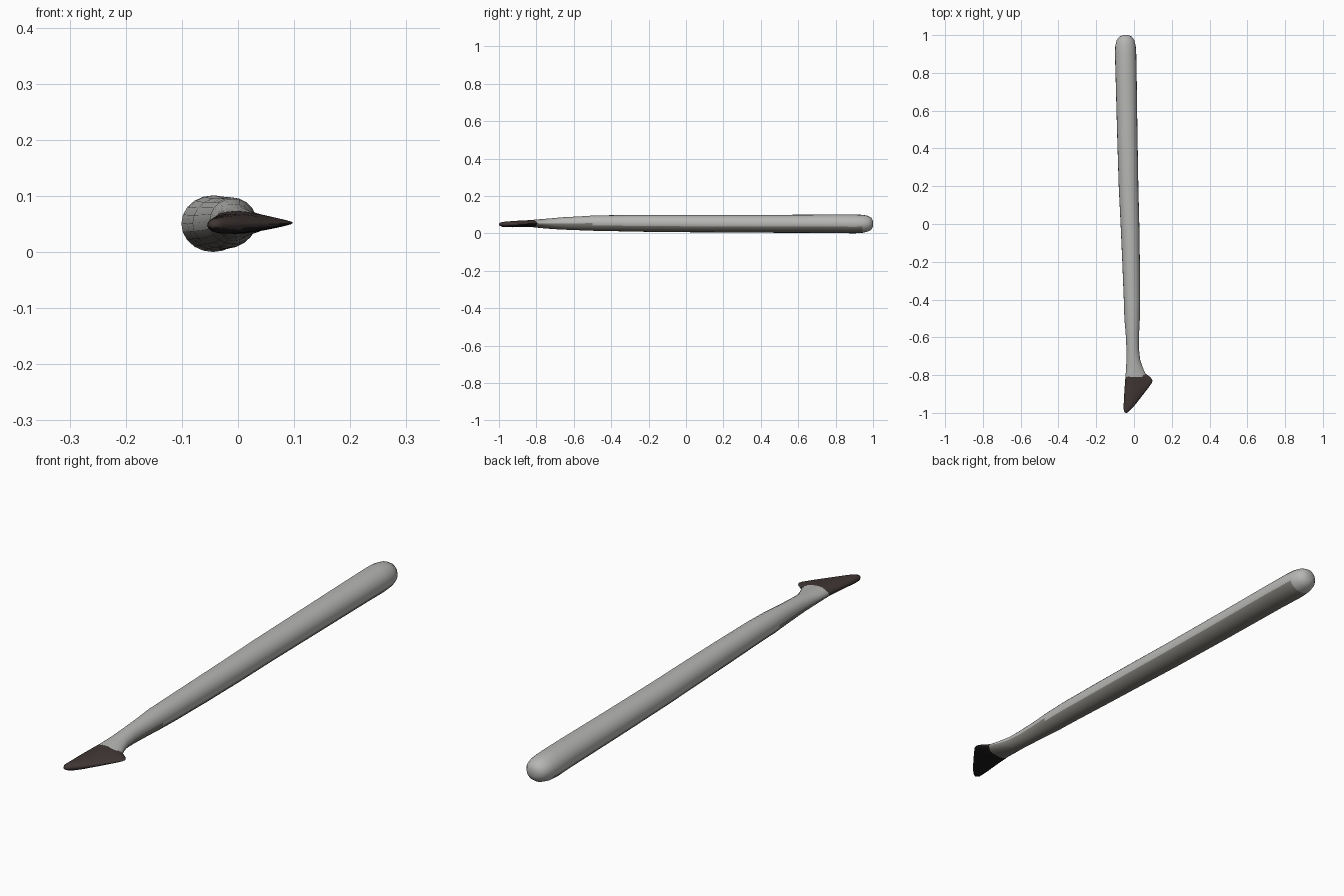
import bpy, bmesh, math

SIDES = 20


def material(name, rgb):
    m = bpy.data.materials.new(name)
    m.diffuse_color = (*rgb, 1)
    return m


LIGHT = material("light_grey", (0.47, 0.47, 0.46))
WARM = material("warm_grey", (0.21, 0.20, 0.18))
BROWN = material("dark_brown", (0.052, 0.038, 0.036))
BLACK = material("black", (0.012, 0.011, 0.011))


def loft(name, sections, mats, rule):
    """Skin sections (y left, y right, x left, x right, z low, z high, thinning to the right)."""
    bm = bmesh.new()
    rings = []
    for yl, yr, xl, xr, zl, zh, thin in sections:
        ring = []
        for i in range(SIDES):
            a = 2 * math.pi * i / SIDES
            t = (math.cos(a) + 1) / 2
            half = (zh - zl) / 2 * math.sin(a) * (1 - thin * t)
            ring.append(bm.verts.new((xl + (xr - xl) * t, yl + (yr - yl) * t,
                                      (zl + zh) / 2 + half)))
        rings.append(ring)
    for a, b in zip(rings, rings[1:]):
        for i in range(SIDES):
            j = (i + 1) % SIDES
            bm.faces.new((a[i], a[j], b[j], b[i]))
    bm.faces.new(rings[0])
    bm.faces.new(rings[-1])
    bmesh.ops.recalc_face_normals(bm, faces=bm.faces)
    for f in bm.faces:
        f.material_index = rule(f.calc_center_median(), f.normal)
        f.smooth = True
    me = bpy.data.meshes.new(name)
    bm.to_mesh(me)
    bm.free()
    ob = bpy.data.objects.new(name, me)
    bpy.context.collection.objects.link(ob)
    for m in mats:
        me.materials.append(m)
    bpy.ops.object.select_all(action='DESELECT')
    ob.select_set(True)
    bpy.context.view_layer.objects.active = ob
    bpy.ops.object.shade_smooth_by_angle(angle=math.radians(50))
    return ob


# Handle: rounded back end, slow taper, slim neck flaring to the right
handle = [(y, y, xl, xr, zl, zh, thin) for y, xl, xr, zl, zh, thin in [
    (1.000, -0.060, -0.030, 0.038, 0.066, 0),
    (0.992, -0.077, -0.012, 0.021, 0.083, 0),
    (0.975, -0.091, 0.001, 0.010, 0.093, 0),
    (0.945, -0.099, 0.009, 0.003, 0.099, 0),
    (0.900, -0.101, 0.012, 0.000, 0.101, 0),
    (0.800, -0.098, 0.014, 0.002, 0.101, 0),
    (0.500, -0.090, 0.018, 0.003, 0.099, 0),
    (0.200, -0.081, 0.023, 0.005, 0.098, 0),
    (0.000, -0.071, 0.028, 0.006, 0.098, 0),
    (-0.200, -0.062, 0.031, 0.008, 0.098, 0),
    (-0.400, -0.054, 0.033, 0.012, 0.097, 0),
    (-0.500, -0.051, 0.031, 0.014, 0.095, 0),
    (-0.580, -0.044, 0.027, 0.017, 0.090, 0),
    (-0.660, -0.040, 0.026, 0.020, 0.086, 0),
    (-0.720, -0.040, 0.033, 0.022, 0.082, 0.1),
    (-0.760, -0.042, 0.046, 0.024, 0.080, 0.2),
    (-0.810, -0.045, 0.070, 0.026, 0.079, 0.5)]]


def handle_rule(c, n):
    limit = 0.1 if c.y < -0.5 else -0.4   # warm patch climbs the sides of the neck
    return 1 if n.z < limit and c.y < 0.94 else 0


loft("handle", handle, [LIGHT, WARM], handle_rule)

# Slanted tip: pointed corner at the right, blunt rounded nose at the front
tip = [
    (-0.810, -0.795, -0.045, 0.066, 0.026, 0.079, 0.5),
    (-0.825, -0.812, -0.047, 0.088, 0.026, 0.079, 0.65),
    (-0.845, -0.828, -0.048, 0.098, 0.026, 0.078, 0.72),
    (-0.870, -0.842, -0.050, 0.094, 0.027, 0.076, 0.70),
    (-0.905, -0.870, -0.052, 0.074, 0.028, 0.073, 0.55),
    (-0.940, -0.910, -0.054, 0.043, 0.029, 0.069, 0.40),
    (-0.970, -0.950, -0.055, 0.012, 0.031, 0.065, 0.25),
    (-0.988, -0.976, -0.054, -0.010, 0.034, 0.062, 0.15),
    (-0.998, -0.992, -0.049, -0.026, 0.040, 0.057, 0),
    (-1.000, -0.999, -0.044, -0.034, 0.045, 0.052, 0)]
loft("slanted_tip", tip, [BROWN, BLACK], lambda c, n: 1 if n.z < -0.55 else 0)
